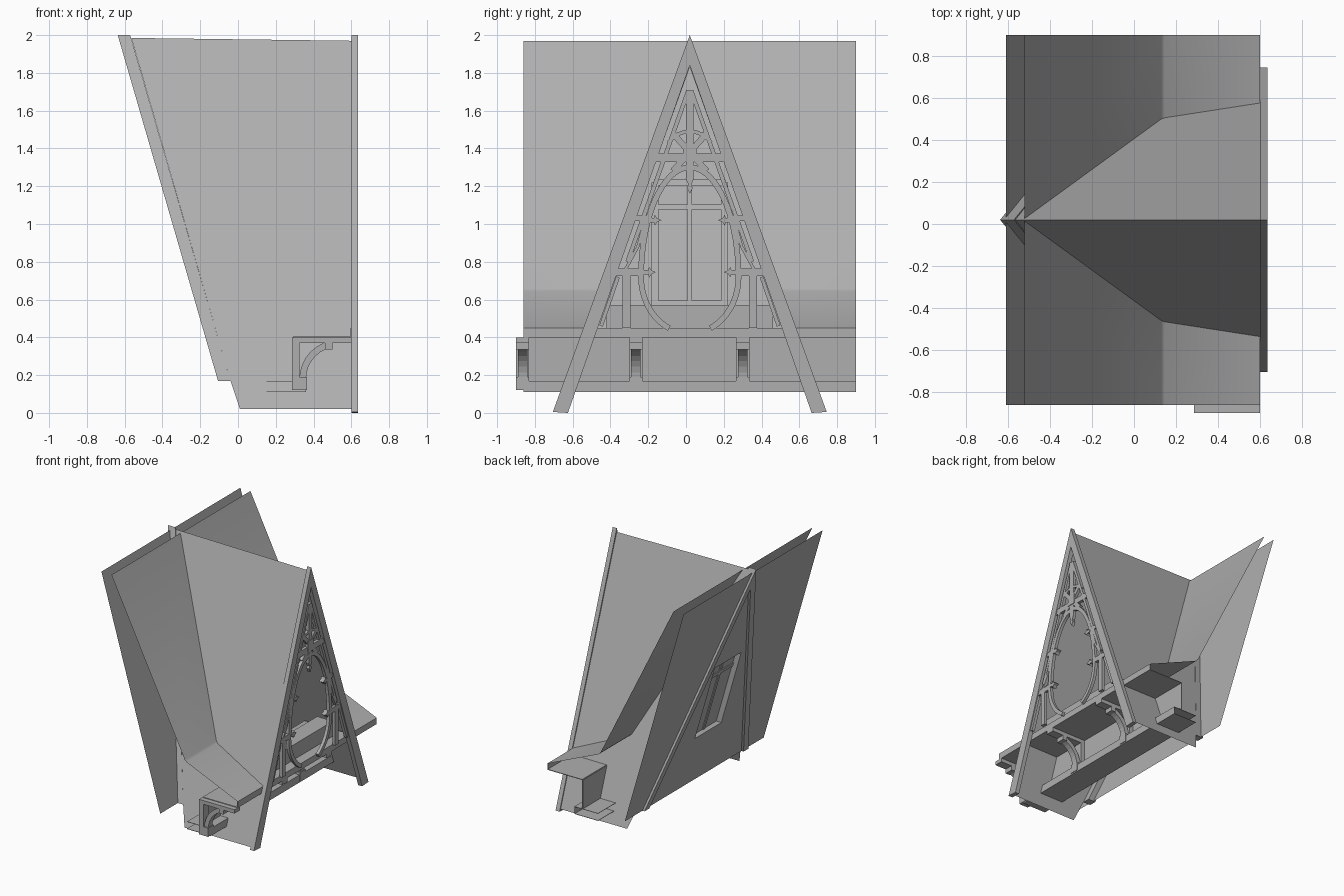
import bpy, bmesh, math
from mathutils import Vector

if "Cube" in bpy.data.objects:
    bpy.data.objects.remove(bpy.data.objects["Cube"])

CY = 0.02  # symmetry plane of the dormer
grey = bpy.data.materials.new("mid_grey")
grey.diffuse_color = (0.43, 0.43, 0.43, 1)
grey.use_nodes = True
grey.node_tree.nodes["Principled BSDF"].inputs["Base Color"].default_value = grey.diffuse_color


def mesh(name, verts, faces, smooth=False):
    me = bpy.data.meshes.new(name)
    me.from_pydata([(x, y + CY, z) for x, y, z in verts], [], faces)
    bm = bmesh.new()
    bm.from_mesh(me)
    bmesh.ops.recalc_face_normals(bm, faces=bm.faces)
    for f in bm.faces:
        f.smooth = smooth
    bm.to_mesh(me)
    bm.free()
    me.materials.append(grey)
    ob = bpy.data.objects.new(name, me)
    bpy.context.collection.objects.link(ob)
    return ob


def at(x, z):
    return x(z) if callable(x) else x


def prism(name, pts, x0, x1):
    """Extrude a (y, z) outline along x; x0/x1 may be functions of z."""
    n = len(pts)
    v = [(at(x0, z), y, z) for y, z in pts] + [(at(x1, z), y, z) for y, z in pts]
    f = [tuple(range(n))[::-1], tuple(range(n, 2 * n))]
    f += [(i, (i + 1) % n, n + (i + 1) % n, n + i) for i in range(n)]
    return mesh(name, v, f)


def box(name, x0, x1, y0, y1, z0, z1):
    return prism(name, [(y0, z0), (y1, z0), (y1, z1), (y0, z1)], x0, x1)


def strip(name, path, w, x0, x1):
    """Bar of width w following a (y, z) path, extruded along x."""
    p = [Vector(q) for q in path]
    left, right = [], []
    for i, q in enumerate(p):
        d = (p[min(i + 1, len(p) - 1)] - p[max(i - 1, 0)]).normalized()
        nrm = Vector((-d.y, d.x)) * w / 2
        left.append(tuple(q + nrm))
        right.append(tuple(q - nrm))
    return prism(name, left + right[::-1], x0, x1)


def mirrored(name, path, w, x0, x1):
    for s, tag in ((1, "right"), (-1, "left")):
        strip(f"{name}_{tag}", [(s * y, z) for y, z in path], w, x0, x1)


def slope(off):     # sloping rear edge of the dormer, shifted by off
    return lambda z: -0.04 - 0.29 * (z - 0.17) + off


def half(z):        # half width of the dormer roof at height z
    return 0.362 * (1.985 - z)


# dormer roof sides and main roof halves meeting them in valleys
for s, tag in ((1, "right"), (-1, "left")):
    outline = [(0.6, 1.97), (0.6, 0.02), (0.01, 0.02), (-0.04, 0.17), (-0.565, 1.985)]
    mesh(f"dormer_roof_{tag}", [(x, s * half(z if z < 1.9 else 1.985), z)
                                for x, z in outline], [tuple(range(5))])
    prof = [(-0.52, 1.968), (0.13, 0.66), (0.145, 0.645), (0.6, 0.45)]
    v = []
    for x, z in prof:
        v += [(x, s * half(z), z), (x, s * 0.88, z)]
    mesh(f"main_roof_{tag}", v,
         [(2 * i, 2 * i + 1, 2 * i + 3, 2 * i + 2) for i in range(3)], smooth=True)

# sloping rear sheet with window opening
g = slope(-0.047)
W, Z0, Z1 = 0.19, 0.58, 1.22
v, f = [], []
for y0, y1, z0, z1 in ((-.88, -W, .17, 1.97), (W, .88, .17, 1.97),
                       (-W, W, .17, Z0), (-W, W, Z1, 1.97)):
    k = len(v)
    v += [(g(z), y, z) for y, z in ((y0, z0), (y1, z0), (y1, z1), (y0, z1))]
    f.append((k, k + 1, k + 2, k + 3))
mesh("rear_roof_sheet", v, f)

# A-shaped rim around the rear edge
lean = 0.362
prism("rear_rim", [(0, 2), (lean * 1.815, .17), (lean * 1.815 - .06, .17), (0, 1.83),
                   (.06 - lean * 1.815, .17), (-lean * 1.815, .17)], slope(-0.066), slope(0))

# window: frame, bars and recessed pane
fa, fb = slope(-0.047), slope(0.02)
mirrored("window_side", [(W - .006, Z0 - .01), (W - .006, Z1)], 0.035, fa, fb)
for nm, z in (("bottom", Z0), ("top", Z1)):
    strip("window_" + nm, [(-W, z), (W, z)], 0.03, fa, fb)
strip("window_bar", [(-W, 1.09), (W, 1.09)], 0.028, slope(-0.01), slope(0.015))
strip("window_mullion", [(0, Z0), (0, Z1)], 0.025, slope(-0.01), slope(0.015))
prism("window_pane", [(-W, Z0), (W, Z0), (W, Z1), (-W, Z1)], slope(-0.002), slope(0))

# eave: soffit, thin wall, lower ledge and the sill box inside the dormer
box("eave_slab", 0.29, 0.6, -0.88, 0.88, 0.40, 0.405)
box("eave_edge", 0.595, 0.6, -0.88, 0.88, 0.40, 0.45)
box("dormer_floor", 0.2, 0.6, -0.54, 0.54, 0.445, 0.45)
box("eave_wall", 0.285, 0.29, -0.88, 0.88, 0.17, 0.40)
box("ledge_top", 0.15, 0.36, -0.88, 0.88, 0.167, 0.17)
box("ledge_bottom", 0.15, 0.36, -0.88, 0.88, 0.11, 0.113)
box("ledge_front", 0.357, 0.36, -0.88, 0.88, 0.11, 0.17)
box("sill_box", 0.38, 0.52, -0.44, 0.44, 0.45, 0.57)

# eave brackets with curved brace, outline in (x, z)
arc = lambda r: [(0.53 - r * math.cos(a), 0.18 + r * math.sin(a))
                 for a in [math.radians(90 * i / 8) for i in range(8)]]
for i, y in enumerate((-0.885, -0.285, 0.28)):
    a, b = y - 0.035, y + 0.035
    box(f"bracket_post_{i}", 0.285, 0.325, a, b, 0.12, 0.40)
    box(f"bracket_foot_{i}", 0.285, 0.365, a, b, 0.12, 0.19)
    box(f"bracket_arm_{i}", 0.285, 0.6, a, b, 0.37, 0.40)
    box(f"bracket_block_{i}", 0.46, 0.5, a, b, 0.335, 0.37)
    out = arc(0.205) + arc(0.17)[::-1]
    n = len(out)
    v = [(x, yy, z) for yy in (a + .01, b - .01) for x, z in out]
    f = [tuple(range(n)), tuple(range(n, 2 * n))[::-1]]
    f += [(j, n + j, n + (j + 1) % n, (j + 1) % n) for j in range(n)]
    mesh(f"bracket_brace_{i}", v, f)

# gable frame
prism("gable_frame", [(0, 2), (.725, .005), (.645, .0), (0, 1.84),
                      (-.645, .0), (-.725, .005)], 0.6, 0.635)

# gable tracery
X0, X1 = 0.603, 0.628
mirrored("inner_rafter", [(0.01, 1.70), (0.33, 0.80)], 0.022, X0, X1)
mirrored("lower_rafter", [(0.38, 0.72), (0.47, 0.46)], 0.02, X0, X1)
strip("king_post", [(0, 1.71), (0, 1.24)], 0.042, X0, X1)
strip("collar_beam", [(-0.19, 1.35), (0.19, 1.35)], 0.045, X0, X1)
mirrored("rosette_ray", [(0, 1.38), (0.09, 1.48)], 0.032, X0, X1)
mirrored("rosette_lower_ray", [(0, 1.38), (0.09, 1.28)], 0.032, X0, X1)
box("rosette_hub", X0, 0.633, -0.035, 0.035, 1.34, 1.42)
prism("pendant", [(-.022, 1.24), (.022, 1.24), (.008, 1.21), (.015, 1.19), (0, 1.16),
                  (-.015, 1.19), (-.008, 1.21)], X0, X1)
strip("upper_arc", [(0.13 * math.cos(t), 1.37 + 0.12 * math.sin(t))
                    for t in [math.radians(a) for a in range(30, 151, 15)]], 0.02, X0, X1)
egg = []
for a in range(-65, 91, 5):
    t = math.radians(a)
    egg.append((0.258 * math.cos(t), 0.72 + (0.3 if a < 0 else 0.58) * math.sin(t)))
mirrored("oval_arch", egg, 0.03, X0, X1)
mirrored("spandrel_brace", [(0.34, 0.76), (0.275, 0.88), (0.235, 1.02)], 0.016, X0, X1)
mirrored("side_rail", [(0.25, 0.745), (0.41, 0.745)], 0.04, X0, X1)
mirrored("side_post", [(0.335, 0.45), (0.335, 0.74)], 0.042, X0, X1)
mirrored("upper_rail", [(0.2, 1.03), (0.29, 1.03)], 0.03, X0, X1)

# pointed cusps on the oval
for s, tag in ((1, "right"), (-1, "left")):
    for nm, y, z in (("low", 0.245, 0.745), ("high", 0.215, 1.02)):
        prism(f"cusp_{nm}_{tag}", [(s * (y + dy), z + dz) for dy, dz in (
            (0, -.012), (0, .012), (-.025, .012), (-.03, .028), (-.042, .01), (-.065, 0),
            (-.042, -.01), (-.03, -.028), (-.025, -.012))], X0 - .005, X1 + .005)
